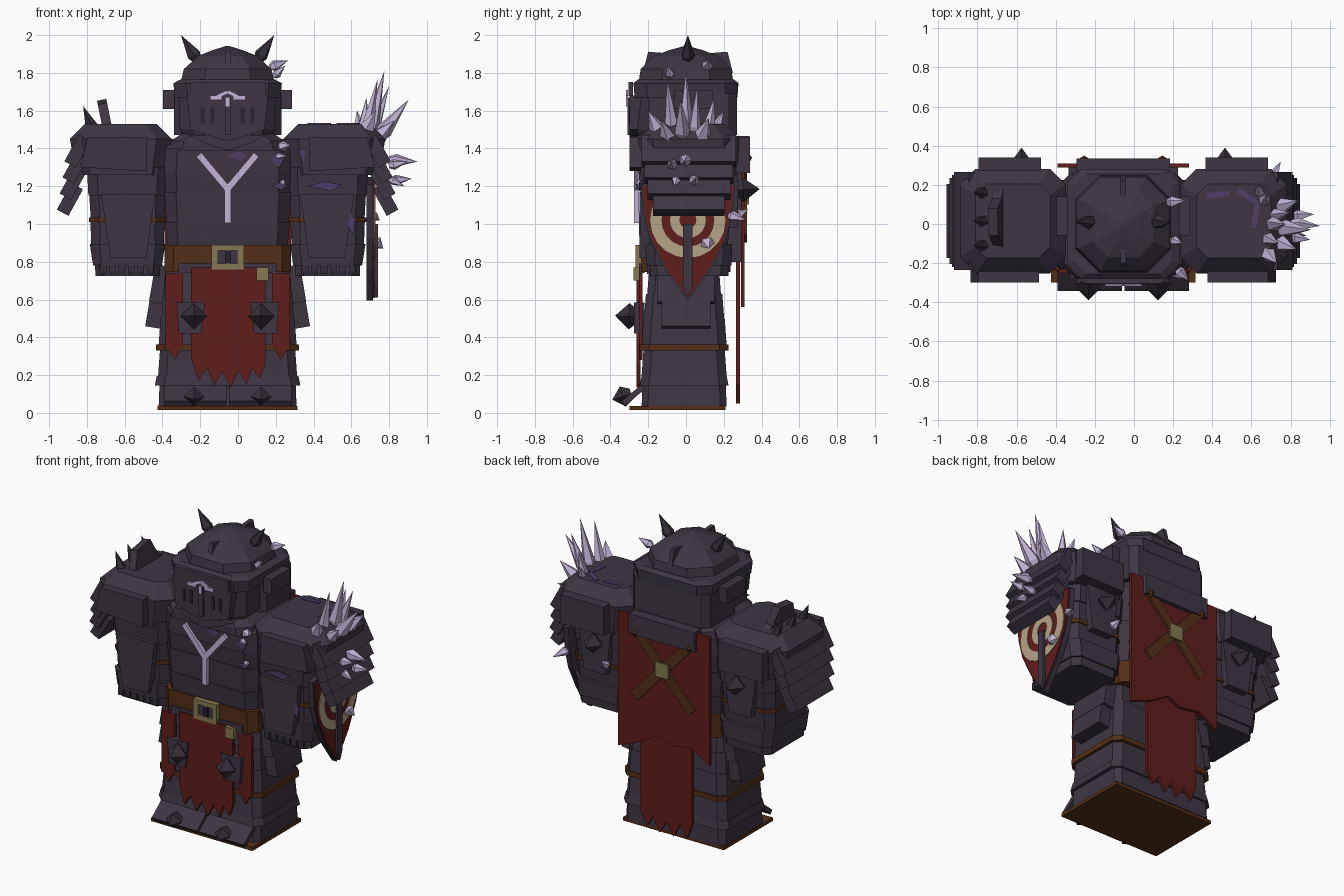
import bpy, bmesh, math
from mathutils import Vector, Matrix

if "Cube" in bpy.data.objects:
    bpy.data.objects.remove(bpy.data.objects["Cube"])

C = -0.055  # body centre line in x


def material(name, srgb):
    m = bpy.data.materials.new(name)
    m.diffuse_color = (*[(v / 255 / 12.92) if v < 10 else ((v / 255 + .055) / 1.055) ** 2.4 for v in srgb], 1)
    m.use_nodes = True
    m.node_tree.nodes["Principled BSDF"].inputs["Base Color"].default_value = m.diffuse_color
    return m


ARMOR = material("dark_steel", (62, 54, 67))
DARK = material("spike_iron", (52, 46, 56))
SLIT = material("slit_dark", (40, 35, 45))
RED = material("red_cloth", (94, 29, 27))
BROWN = material("brown_leather", (84, 47, 24))
GOLD = material("dull_gold", (134, 120, 82))
CREAM = material("cream_paint", (182, 165, 135))
LILAC = material("pale_crystal", (195, 180, 214))
PURPLE = material("purple_stain", (78, 62, 104))


def finish(name, bm, mat):
    bmesh.ops.recalc_face_normals(bm, faces=bm.faces)
    me = bpy.data.meshes.new(name)
    bm.to_mesh(me)
    bm.free()
    me.materials.append(mat)
    ob = bpy.data.objects.new(name, me)
    bpy.context.collection.objects.link(ob)
    return ob


def loft(name, rings, mat=ARMOR, x=C, y=0.0, ch=.25):
    """Chamfered rectangular sections (z, half_x, half_y) joined upwards."""
    bm = bmesh.new()
    loops = []
    for z, a, b in rings:
        k = ch * min(a, b)
        p = [(a, -b + k), (a, b - k), (a - k, b), (-a + k, b), (-a, b - k), (-a, -b + k), (-a + k, -b), (a - k, -b)]
        loops.append([bm.verts.new((x + u, y + v, z)) for u, v in p])
    for l, m in zip(loops, loops[1:]):
        for i in range(8):
            bm.faces.new((l[i], l[(i + 1) % 8], m[(i + 1) % 8], m[i]))
    bm.faces.new(loops[0])
    bm.faces.new(loops[-1])
    return finish(name, bm, mat)


def prism(name, pts, axis, a, b, mat=ARMOR):
    """Outline extruded along y (points x,z) or along x (points y,z)."""
    bm = bmesh.new()
    put = (lambda p, t: (p[0], t, p[1])) if axis == 'y' else (lambda p, t: (t, p[0], p[1]))
    lo, hi = [[bm.verts.new(put(p, t)) for p in pts] for t in (a, b)]
    n = len(pts)
    for i in range(n):
        bm.faces.new((lo[i], lo[(i + 1) % n], hi[(i + 1) % n], hi[i]))
    bm.faces.new(lo)
    bm.faces.new(hi)
    return finish(name, bm, mat)


def box(name, loc, size, mat=ARMOR, axis='Y', ang=0):
    bm = bmesh.new()
    M = Matrix.Translation(loc) @ Matrix.Rotation(ang, 4, axis) @ Matrix.Diagonal((*size, 1))
    bmesh.ops.create_cube(bm, size=1, matrix=M)
    return finish(name, bm, mat)


def spike(name, base, tip, r, mat=DARK, n=4, belly=.25):
    """Faceted shard: widest a little above its base, sharp at the tip."""
    base, tip = Vector(base), Vector(tip)
    d = tip - base
    M = Matrix.Translation(base) @ d.to_track_quat('Z', 'Y').to_matrix().to_4x4()
    bm = bmesh.new()
    rings = []
    for rr, h in ((r * .55, 0), (r, d.length * belly)):
        rings.append([bm.verts.new(M @ Vector((rr * math.cos(i * math.tau / n), rr * math.sin(i * math.tau / n), h))) for i in range(n)])
    top = bm.verts.new(tip)
    for i in range(n):
        j = (i + 1) % n
        bm.faces.new((rings[0][i], rings[0][j], rings[1][j], rings[1][i]))
        bm.faces.new((rings[1][i], rings[1][j], top))
    bm.faces.new(rings[0])
    return finish(name, bm, mat)


def ring_plate(name, x, y, z, r0, r1, mat, n=20):
    """Flat painted ring, 6 mm thick, facing +x."""
    bm = bmesh.new()
    def pt(i, r, t):
        return bm.verts.new((x + t, y + r * math.cos(i * math.tau / n), z + r * math.sin(i * math.tau / n)))
    rows = [[pt(i, r, t) for r, t in ((r0, 0), (r1, 0), (r1, .006), (r0, .006))] for i in range(n)]
    for i in range(n):
        a, b = rows[i], rows[(i + 1) % n]
        for k in range(4):
            bm.faces.new((a[k], a[(k + 1) % 4], b[(k + 1) % 4], b[k]))
    return finish(name, bm, mat)


# sole, boots and overlapping skirt lames
box("sole", (C, -.045, .026), (.74, .51, .022), BROWN)
loft("boot_block", [(.035, .365, .225), (.16, .36, .22)], y=-.01, ch=.15)
for i, (z0, z1, a, b) in enumerate([(.145, .195, .385, .235), (.195, .335, .368, .225), (.36, .50, .365, .225),
                                    (.50, .63, .35, .212), (.63, .76, .338, .195)]):
    loft("skirt_lame_%d" % i, [(z0, a, b), (z1, a - .01, b - .01)], y=-.01, ch=.2)
loft("leg_strap", [(.33, .378, .235), (.362, .378, .235)], BROWN, y=-.01, ch=.2)

# belt, buckle and pouch
loft("belt", [(.745, .335, .235), (.89, .335, .24)], BROWN, ch=.2)
for s in (-1, 1):
    box("buckle_side", (C + s * .068, -.25, .825), (.035, .035, .125), GOLD)
    box("buckle_bar", (C, -.25, .825 + s * .05), (.17, .035, .03), GOLD)
box("buckle_plate", (C, -.243, .825), (.11, .02, .08), ARMOR)
box("buckle_pin", (C, -.25, .82), (.03, .03, .08), SLIT)
box("gold_pouch", (.13, -.262, .735), (.065, .03, .07), GOLD)
box("belt_lower_plate", (C, -.235, .765), (.52, .03, .05), ARMOR)

# red tabard: torn middle panel, side strips
prism("tabard_middle", [(-.25, .77), (.145, .77), (.145, .26), (.115, .18), (.075, .235), (.045, .15), (.005, .225), (-.04, .135),
                        (-.085, .22), (-.125, .145), (-.165, .24), (-.21, .17), (-.25, .3)], 'y', -.262, -.24, RED)
for s in (-1, 1):
    prism("tabard_strip", [(C + s * u, z) for u, z in [(.235, .74), (.33, .74), (.33, .36), (.28, .28), (.235, .36)]], 'y', -.25, -.23, RED)
    # knee plates, toe plates and their spikes
    prism("knee_plate", [(C + s * u, z) for u, z in [(.12, .585), (.27, .585), (.26, .42), (.14, .42)]], 'y', -.275, -.22)
    x = C + s * .178
    spike("knee_spike", (x, -.262, .51), (x, -.375, .515), .07, belly=.35)
    box("toe_plate", (C + s * .172, -.278, .095), (.33, .14, .03), ARMOR, 'X', .68)
    spike("toe_spike", (x, -.29, .1), (x, -.39, .07), .055, belly=.45)
    # hip plates
    for i, (u, z, w) in enumerate([(.355, .68, .3), (.375, .55, .26)]):
        box("hip_plate_%d" % i, (C + s * u, 0, z), (.09, w, .20), ARMOR, 'Y', -s * .17)

# torso lames, chest emblem, gorget
for i, (z0, z1, a, b) in enumerate([(.885, 1.01, .33, .24), (1.0, 1.17, .335, .247), (1.16, 1.30, .338, .253)]):
    loft("torso_lame_%d" % i, [(z0, a - .012, b - .012), (z1, a, b)])
loft("chest", [(1.28, .335, .258), (1.4, .33, .258), (1.46, .27, .235)])
loft("gorget", [(1.39, .31, .275), (1.44, .30, .275), (1.48, .24, .25)])
prism("collar_point", [(C - .21, 1.47), (C + .21, 1.47), (C + .1, 1.42), (C, 1.39), (C - .1, 1.42)], 'y', -.29, -.24)
box("emblem_stem", (C, -.262, 1.10), (.034, .025, .19), LILAC)
for s in (-1, 1):
    box("emblem_arm", (C + s * .075, -.263, 1.275), (.034, .025, .24), LILAC, 'Y', s * .7)

# helm: jaw block, brow band, faceted dome
loft("helm_base", [(1.45, .225, .25), (1.50, .255, .26), (1.72, .255, .26)])
loft("brow_band", [(1.67, .28, .272), (1.745, .287, .278), (1.765, .25, .255)])
loft("helm_nape", [(1.47, .285, .17), (1.69, .285, .17)], y=.10)
loft("dome", [(1.755, .247, .25), (1.82, .232, .24), (1.89, .155, .17), (1.92, .08, .09), (1.942, .01, .01)], ch=.5)
prism("visor", [(C - .215, 1.68), (C + .215, 1.68), (C + .195, 1.5), (C + .06, 1.455), (C, 1.44), (C - .06, 1.455), (C - .195, 1.5)],
      'y', -.298, -.22)
box("visor_ridge", (C, -.30, 1.57), (.03, .022, .2))
box("brow_plate", (C, -.292, 1.715), (.40, .025, .075))
for s in (-1, 1):
    for u in (.08, .132):
        box("visor_slit", (C + s * u, -.298, 1.575), (.022, .008, .085), SLIT)
    box("helm_hinge", (C + s * .312, .04, 1.66), (.06, .2, .10))
    box("emblem_bar", (C + s * .062, -.312, 1.668), (.065, .012, .022), LILAC)
    box("emblem_arch", (C + s * .027, -.312, 1.687), (.06, .012, .02), LILAC, 'Y', s * .45)
    spike("helm_horn", (C + s * .155, .01, 1.86), (C + s * .247, .01, 2.0), .038, n=5)
    prism("dome_crest", [(.01 + s * u, z) for u, z in [(.06, 1.9), (.21, 1.912), (.238, 1.80), (.15, 1.80)]], 'x', C - .014, C + .014, ARMOR)
box("emblem_drop", (C, -.312, 1.648), (.022, .012, .05), LILAC)

# cape: wide upper panel, torn lower panel, crossed straps
prism("cape_upper", [(C - .335, 1.45), (C + .335, 1.45), (C + .335, .56), (C + .16, .63), (C + .05, .70), (C - .05, .66), (C - .2, .68),
                     (C - .335, .6)], 'y', .29, .31, RED)
prism("cape_lower", [(C - .19, .8), (C + .19, .8), (C + .19, .15), (C + .14, .07), (C + .1, .14), (C + .05, .05), (C, .13),
                     (C - .05, .05), (C - .1, .14), (C - .15, .06), (C - .19, .17)], 'y', .265, .285, RED)
box("back_plate", (C, .25, 1.1), (.56, .08, .6))
box("cape_clasp_plate", (C, .30, 1.40), (.48, .07, .13))
for s in (-1, 1):
    box("cape_strap", (C, .315, 1.15), (.065, .018, .62), BROWN, 'Y', s * .75)
    spike("cape_stud", (C + s * .2, .32, 1.35), (C + s * .2, .35, 1.35), .035, BROWN)
box("cape_boss", (C, .322, 1.15), (.095, .022, .095), GOLD)

# arms, mirrored about the body
for s in (-1, 1):
    x = C + s * .535
    def arm(name, rings, mat=ARMOR, u=.53, ch=.25):
        loft(name, rings, mat, C + s * u, .015, ch)
    arm("gauntlet_cuff", [(.725, .17, .21), (.80, .172, .215)])
    arm("gauntlet", [(.78, .182, .225), (.895, .20, .23)])
    arm("forearm", [(.89, .192, .207), (1.03, .197, .215)])
    arm("arm_strap", [(1.01, .204, .222), (1.035, .204, .222)], BROWN)
    arm("upper_arm", [(1.03, .195, .215), (1.17, .203, .225)])
    arm("arm_lame", [(1.15, .207, .235), (1.30, .215, .245)])
    arm("pauldron", [(1.26, .235, .255), (1.45, .27, .267), (1.53, .19, .19)], u=.565, ch=.3)
    for i in range(6):
        box("cuff_stud", (x - .125 + i * .05, -.197, .76), (.035, .02, .05), DARK)
    # front guard and shoulder blocks
    prism("arm_guard", [(C + s * u, z) for u, z in [(.385, 1.16), (.67, 1.16), (.62, .82), (.43, .82)]], 'y', -.245, -.19)
    prism("shoulder_block_front", [(C + s * u, z) for u, z in [(.43, 1.46), (.74, 1.46), (.78, 1.3), (.43, 1.28)]], 'y', -.30, -.22)
    prism("shoulder_block_back", [(C + s * u, z) for u, z in [(.42, 1.46), (.74, 1.46), (.74, 1.27), (.42, 1.27)]], 'y', .24, .34)
    prism("elbow_plate_back", [(C + s * u, z) for u, z in [(.41, 1.27), (.65, 1.27), (.61, .98), (.45, .98)]], 'y', .2, .275)
    spike("elbow_spike", (C + s * .52, .265, 1.18), (C + s * .52, .39, 1.185), .065, belly=.3)
    # overlapping outer lames, each sloping down and out
    for i, (u, z, w) in enumerate([(.795, 1.385, .50), (.805, 1.30, .47), (.82, 1.215, .44), (.835, 1.13, .38)]):
        box("pauldron_lame_%d" % i, (C + s * u, .015, z), (.07, w, .16), ARMOR, 'Y', -s * .5)

# fin and small spikes on one shoulder
fin = [(-.2, 1.5), (-.11, 1.53), (-.06, 1.64), (.08, 1.66), (.13, 1.55), (.22, 1.5)]
f = prism("shoulder_fin", fin, 'x', -.025, .025)
f.data.transform(Matrix.Translation((-.69, 0, 1.5)) @ Matrix.Rotation(-.2, 4, 'Y') @ Matrix.Translation((0, 0, -1.5)))
for y in (-.11, .015, .16):
    spike("shoulder_spike", (-.76, y, 1.48), (-.82, y, 1.625), .035, n=5)

# hanging shield on the other arm
half = [(.0, 1.25), (.25, 1.21), (.235, 1.05), (.2, .92), (.12, .76)]
def outline(k):
    h = [(u * k, 1.0 + (z - 1.0) * k) for u, z in half]
    return [(.01 + u, z) for u, z in h] + [(.01, 1.0 - .405 * k)] + [(.01 - u, z) for u, z in h[:0:-1]]
prism("shield_rim", outline(1), 'x', .68, .715, ARMOR)
prism("shield_face", outline(.965), 'x', .71, .722, RED)
ring_plate("shield_ring_outer", .721, .01, 1.02, .14, .2, CREAM)
ring_plate("shield_ring_inner", .721, .01, 1.02, .045, .095, CREAM)
prism("shield_spine", [(-.015, 1.0), (.035, 1.0), (.035, .67), (.01, .61), (-.015, .67)], 'x', .71, .74, ARMOR)

# crystals: (base, tip, radius)
for i, (b, t, r) in enumerate([
        ((.69, 0, 1.45), (.775, 0, 1.81), .04), ((.67, -.07, 1.45), (.74, -.10, 1.77), .035), ((.7, .04, 1.45), (.80, .06, 1.73), .035),
        ((.73, -.02, 1.44), (.905, -.03, 1.66), .045), ((.66, .11, 1.46), (.68, .15, 1.67), .035), ((.66, -.13, 1.46), (.73, -.2, 1.6), .05),
        ((.72, .08, 1.44), (.84, .12, 1.56), .045), ((.72, -.09, 1.44), (.83, -.13, 1.55), .045), ((.65, .14, 1.47), (.63, .2, 1.6), .035),
        ((.8, 0, 1.34), (.95, -.01, 1.33), .035), ((.8, -.07, 1.31), (.9, -.08, 1.33), .03), ((.81, .04, 1.23), (.92, .05, 1.24), .03),
        ((.8, -.05, 1.24), (.88, -.06, 1.2), .025), ((.72, .11, .91), (.77, .12, .87), .04), ((.7, .22, 1.05), (.75, .32, 1.02), .03),
        ((.17, .11, 1.83), (.265, .12, 1.865), .03), ((.19, -.08, 1.78), (.25, -.1, 1.84), .025), ((.22, -.23, 1.41), (.28, -.29, 1.42), .03),
        ((.2, -.25, 1.36), (.26, -.28, 1.36), .02), ((.23, -.24, 1.22), (.25, -.27, 1.21), .02), ((.4, .26, 1.04), (.38, .33, 1.08), .03)]):
    spike("crystal_%d" % i, b, t, r, LILAC, 5)

# purple stains: thin plates on the corrupted side
for x, z, w, h in [(.0, 1.36, .05, .05), (.21, 1.34, .04, .08), (.22, 1.2, .04, .04)]:
    prism("chest_stain", [(x - w, z), (x, z + h * .5), (x + w, z + h * .2), (x + w * .3, z - h * .5)], 'y', -.262, -.256, PURPLE)
for x, z, w, h in [(.46, 1.2, .09, .025), (.34, 1.38, .02, .05), (.60, 1.0, .02, .06)]:
    prism("arm_stain", [(x - w, z), (x, z + h), (x + w, z + h * .3), (x + w * .4, z - h)], 'y', -.248, -.24, PURPLE)
for x, y, a in [(.43, .15, .1), (.58, .14, -.6), (.62, .04, 1.4)]:
    box("shoulder_stain", (x, y, 1.531), (.12, .028, .006), PURPLE, 'Z', a)
